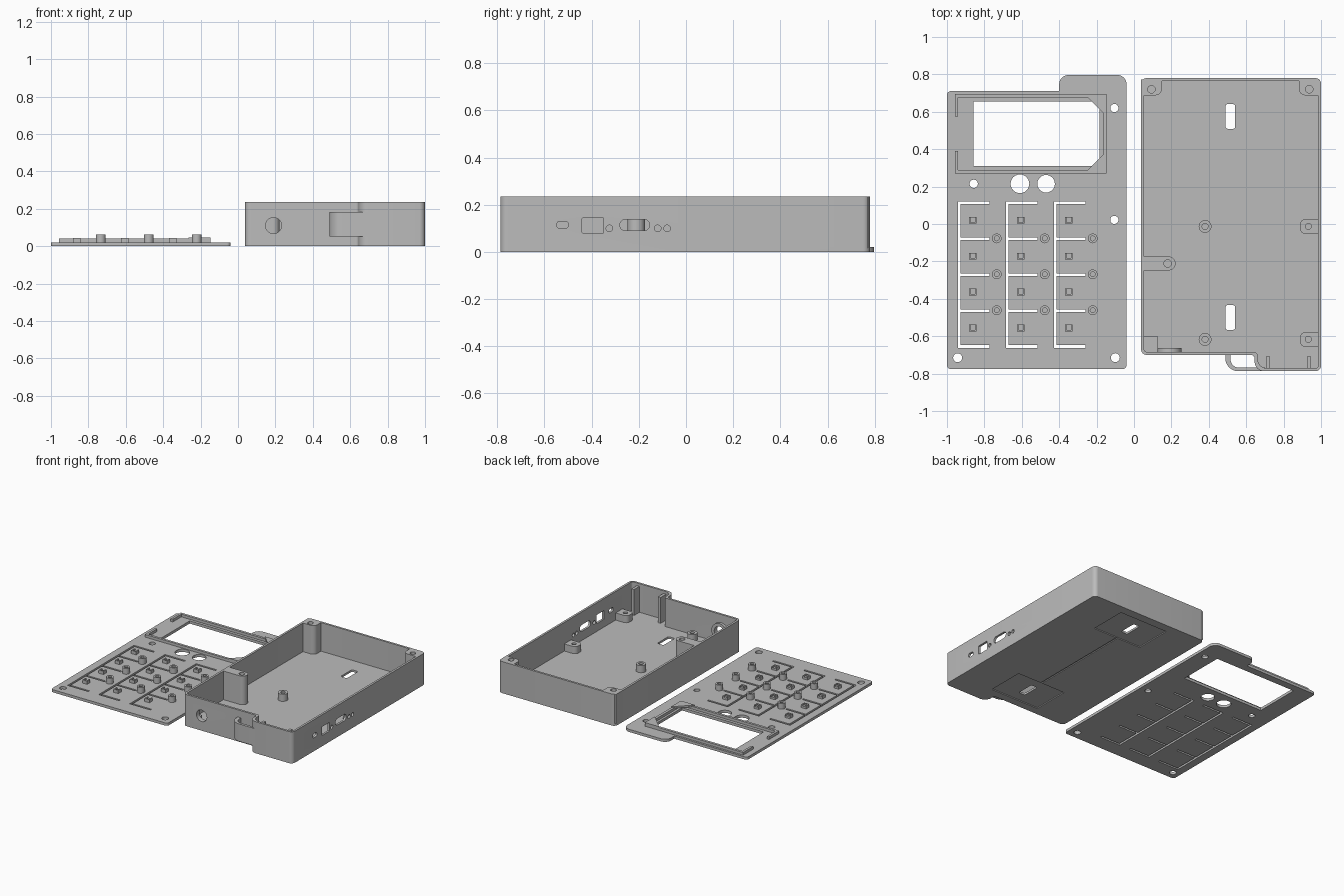
import bpy, bmesh, math
from mathutils import Matrix, Vector

if "Cube" in bpy.data.objects:
    bpy.data.objects.remove(bpy.data.objects["Cube"])

grey = bpy.data.materials.new("plain grey")
grey.use_nodes = True
colour = (0.5, 0.5, 0.5, 1)
grey.diffuse_color = colour
grey.node_tree.nodes["Principled BSDF"].inputs["Base Color"].default_value = colour

# Axis maps: profile (u, v) plus depth w
ALONG_Z = Matrix.Identity(3)
ALONG_X = Matrix(((0, 0, 1), (1, 0, 0), (0, 1, 0)))
ALONG_Y = Matrix(((1, 0, 0), (0, 0, 1), (0, 1, 0)))


def rounded(corners, steps=8):
    """Outline from (x, y, radius) corners that meet at right angles."""
    pts = []
    for i, (x, y, r) in enumerate(corners):
        p = Vector((x, y))
        if r == 0:
            pts.append(p)
            continue
        d1 = (Vector(corners[i - 1][:2]) - p).normalized()
        d2 = (Vector(corners[(i + 1) % len(corners)][:2]) - p).normalized()
        c = p + (d1 + d2) * r
        for k in range(steps + 1):
            a = math.pi / 2 * k / steps
            pts.append(c - d2 * r * math.cos(a) - d1 * r * math.sin(a))
    return pts


def rect(x0, x1, y0, y1, r=0):
    return rounded([(x0, y0, r), (x1, y0, r), (x1, y1, r), (x0, y1, r)])


def circle(x, y, r, n=24):
    return [Vector((x + r * math.cos(math.tau * k / n),
                    y + r * math.sin(math.tau * k / n))) for k in range(n)]


def make(name, prisms):
    """Mesh object from (outline, w0, w1[, axis]) prisms."""
    bm = bmesh.new()
    for outline, w0, w1, *axis in prisms:
        m = axis[0] if axis else ALONG_Z
        lo = [bm.verts.new(m @ Vector((p.x, p.y, w0))) for p in outline]
        hi = [bm.verts.new(m @ Vector((p.x, p.y, w1))) for p in outline]
        bm.faces.new(lo[::-1])
        bm.faces.new(hi)
        for i in range(len(lo)):
            j = (i + 1) % len(lo)
            bm.faces.new((lo[i], lo[j], hi[j], hi[i]))
    bmesh.ops.recalc_face_normals(bm, faces=bm.faces)
    mesh = bpy.data.meshes.new(name)
    bm.to_mesh(mesh)
    bm.free()
    mesh.materials.append(grey)
    obj = bpy.data.objects.new(name, mesh)
    bpy.context.collection.objects.link(obj)
    return obj


def part(name, prisms, cuts=()):
    obj = make(name, prisms)
    bpy.ops.object.select_all(action='DESELECT')
    bpy.context.view_layer.objects.active = obj
    obj.select_set(True)
    if cuts:
        cutter = make(name + "_cutter", cuts)
        cutter.hide_render = True
        mod = obj.modifiers.new("cut", 'BOOLEAN')
        mod.operation, mod.solver, mod.object = 'DIFFERENCE', 'EXACT', cutter
        mod.use_self = True
        bpy.ops.object.modifier_apply(modifier=mod.name)
        bpy.data.objects.remove(cutter)
    bpy.ops.object.shade_smooth_by_angle(angle=math.radians(35))
    return obj


# ---- Keypad cover panel ----
T = 0.02
panel = rounded([(-1, -0.775, 0.02), (-0.04, -0.775, 0.02), (-0.04, 0.797, 0.05),
                 (-0.4, 0.797, 0.05), (-0.4, 0.71, 0), (-1, 0.71, 0.02)])
columns = [-0.862 + 0.2565 * i for i in range(3)]
rows = [0.02 - 0.192 * j for j in range(4)]
cuts = [(rect(-0.857, -0.184, 0.31, 0.655), -0.1, 0.1)]
for x, y, r in [(-0.857, 0.215, 0.022), (-0.61, 0.215, 0.05), (-0.47, 0.215, 0.047),
                (-0.105, 0.62, 0.022), (-0.105, 0.022, 0.022),
                (-0.943, -0.715, 0.024), (-0.1, -0.715, 0.024)]:
    cuts.append((circle(x, y, r), -0.1, 0.1))
# One comb-shaped slot per key column, leaving flexible key flaps
for cx in columns:
    left, spine, tip = cx - 0.08, cx - 0.065, cx + 0.09
    comb = [(left, 0.12), (tip, 0.12), (tip, 0.106)]
    for j in range(1, 5):
        y = 0.113 - 0.192 * j
        comb += [(spine, comb[-1][1]), (spine, y + 0.007), (tip, y + 0.007), (tip, y - 0.007)]
    comb.append((left, comb[-1][1]))
    cuts.append(([Vector(p) for p in comb], -0.1, 0.1))
part("keypad_panel", [(panel, 0, T)], cuts)

# Key nubs and support posts
part("key_nubs", [(rect(x - 0.02, x + 0.02, y - 0.018, y + 0.018), T - 0.004, 0.044)
                  for x in columns for y in rows],
     [(rect(x - 0.011, x + 0.011, y - 0.011, y + 0.03), 0.034, 0.1)
      for x in columns for y in rows])
posts = [(x + 0.128, y - 0.097) for x in columns for y in rows[:3]]
part("panel_posts", [(circle(x, y, 0.026), T - 0.004, 0.063) for x, y in posts],
     [(circle(x, y, 0.013, 16), 0.03, 0.1) for x, y in posts])

# Screen frame: one open ring with a gap on the left
frame = [(-0.957, 0.575), (-0.957, 0.695), (-0.147, 0.695), (-0.147, 0.27),
         (-0.957, 0.27), (-0.957, 0.39), (-0.94, 0.39), (-0.94, 0.288),
         (-0.167, 0.288), (-0.167, 0.676), (-0.94, 0.676), (-0.94, 0.575)]
part("screen_frame", [([Vector(p) for p in frame], T - 0.004, 0.04)])
for name, y, s in (("upper", 0.695, -1), ("lower", 0.27, 1)):
    tri = [Vector((-0.265, y)), Vector((-0.147, y)), Vector((-0.147, y + 0.118 * s))]
    part(name + "_screen_clip", [(tri, 0.034, 0.047)])

# ---- Open case ----
H, FLOOR = 0.235, 0.022


def case_outline(d, r):
    return rounded([(0.038 + d, 0.78 - d, r), (1 - d, 0.78 - d, r), (1 - d, -0.787 + d, r),
                    (0.645 + d, -0.787 + d, 0.05), (0.645 + d, -0.7 + d, 0.02),
                    (0.038 + d, -0.7 + d, r)])


cuts = [(case_outline(0.016, 0.014), FLOOR, 0.5)]
# Strap slots with shallow recesses and a joining groove underneath
for y in (0.575, -0.5):
    cuts.append((rect(0.489, 0.541, y - 0.066, y + 0.066, 0.012), -0.1, 0.1))
    cuts.append((rect(0.315, 0.715, y - 0.14, y + 0.14), -0.1, 0.007))
cuts.append((rect(0.509, 0.521, -0.45, 0.5), -0.1, 0.006))
# Ports through the right-hand wall
ports = [rect(-0.548, -0.498, 0.1, 0.13, 0.014), rect(-0.44, -0.35, 0.08, 0.145, 0.003),
         rect(-0.28, -0.155, 0.09, 0.138, 0.023)]
ports += [circle(y, 0.1, 0.014, 16) for y in (-0.325, -0.12, -0.08)]
cuts += [(p, 0.95, 1.1, ALONG_X) for p in ports]
# Round cable hole in the front wall
cable = (circle(0.19, 0.11, 0.043), -0.8, -0.6, ALONG_Y)
part("case_shell", [(case_outline(0, 0.03), 0, H)], cuts + [cable])
part("cable_hole_collar", [(circle(0.19, 0.11, 0.065), -0.688, -0.664, ALONG_Y)], [cable])
part("corner_block", [(rect(0.05, 0.125, -0.69, -0.6), FLOOR - 0.005, 0.06)])

# Strap loop beside the front bulge
loop = rounded([(0.488, -0.69, 0), (0.488, -0.787, 0.07), (0.7, -0.787, 0), (0.7, -0.768, 0),
                (0.516, -0.768, 0.045), (0.516, -0.69, 0)])
part("strap_loop", [(loop, 0.052, 0.182)])

# Full-height screw bosses at the back corners and on the left wall
for name, x, s in (("left", 0.937, 1), ("right", 0.093, -1)):
    edge = x + 0.055 * s
    boss = rounded([(edge, 0.772, 0), (x - 0.056 * s, 0.772, 0),
                    (x - 0.036 * s, 0.69, 0.03), (edge, 0.69, 0)][:2]
                   + [(x - 0.056 * s, 0.688, 0.035), (edge, 0.688, 0)])
    part("back_boss_" + name, [(boss, FLOOR - 0.005, H)], [(circle(x, 0.72, 0.02), 0.08, 0.5)])
tongue = rounded([(0.046, -0.248, 0), (0.222, -0.248, 0.036),
                  (0.222, -0.174, 0.036), (0.046, -0.174, 0)])
part("side_boss", [(tongue, FLOOR - 0.005, H)], [(circle(0.18, -0.211, 0.02), 0.08, 0.5)])

# Board standoffs: free ones inboard, wall-mounted ones on the left wall
for i, y in enumerate((-0.013, -0.617)):
    part(f"free_standoff_{i + 1}", [(circle(0.38, y, 0.034), FLOOR - 0.005, 0.075)],
         [(circle(0.38, y, 0.016), 0.04, 0.5)])
    pad = rounded([(0.99, y - 0.04, 0), (0.888, y - 0.04, 0.03),
                   (0.888, y + 0.04, 0.03), (0.99, y + 0.04, 0)])
    part(f"wall_standoff_{i + 1}", [(pad, FLOOR - 0.005, 0.075)],
         [(circle(0.932, y, 0.016), 0.04, 0.5)])

# Ribs in the front bulge
part("bulge_ribs", [(rect(x - 0.011, x + 0.011, -0.777, -0.708), FLOOR - 0.005, 0.215)
                    for x in (0.716, 0.935)])
